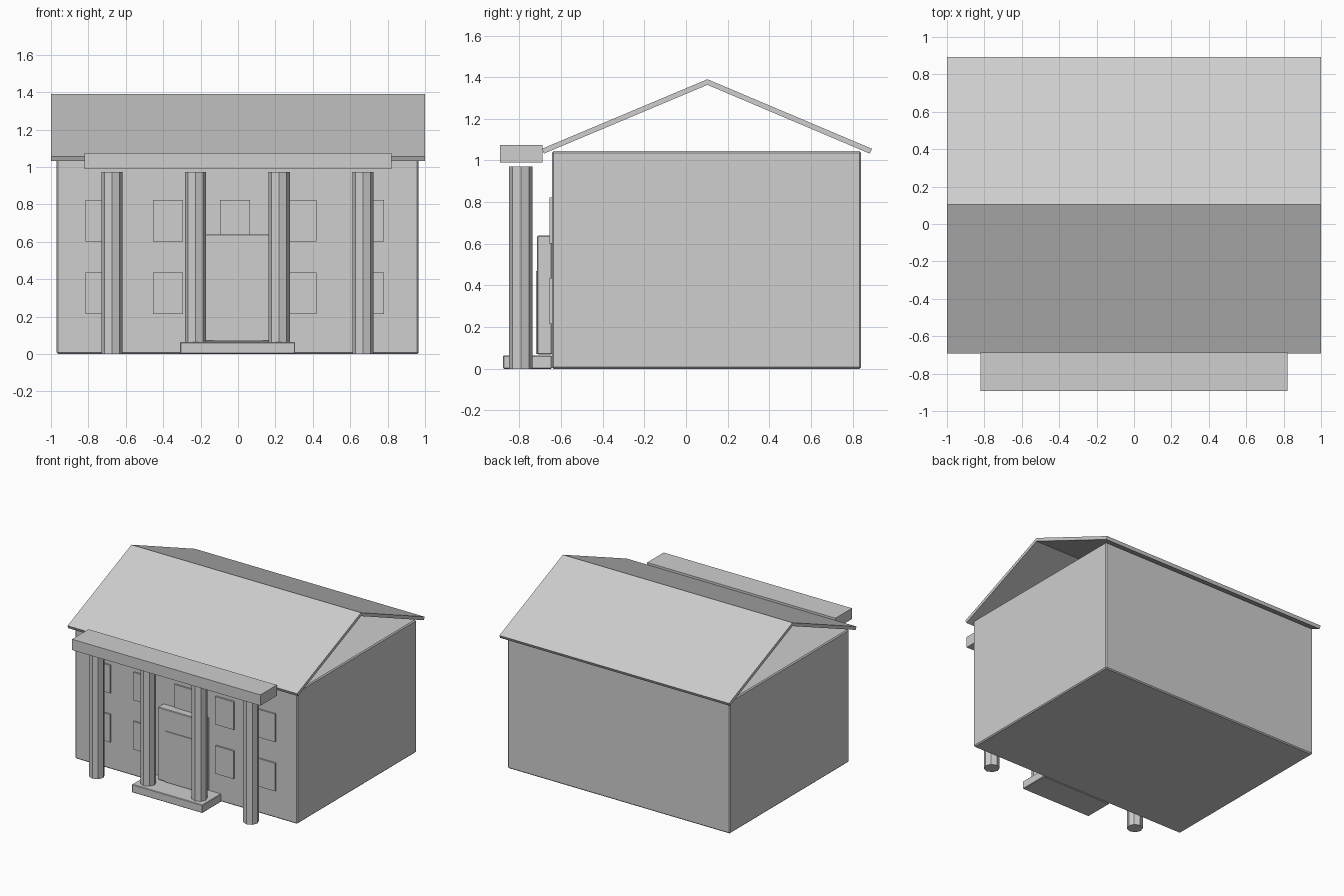
import bpy, math

if "Cube" in bpy.data.objects:
    bpy.data.objects.remove(bpy.data.objects["Cube"])

# One plain grey for the whole building
grey = bpy.data.materials.new("plain_grey")
grey.diffuse_color = (0.62, 0.62, 0.62, 1)
grey.use_nodes = True
grey.node_tree.nodes["Principled BSDF"].inputs["Base Color"].default_value = grey.diffuse_color


def bevel(ob, width):
    mod = ob.modifiers.new("soft_edge", 'BEVEL')
    mod.width = width
    mod.segments = 1


def box(name, x, y, z, edge=0):
    """Axis-aligned box from (min, max) ranges."""
    bpy.ops.mesh.primitive_cube_add(size=1, location=[sum(r) / 2 for r in (x, y, z)])
    ob = bpy.context.object
    ob.name = name
    ob.scale = [r[1] - r[0] for r in (x, y, z)]
    bpy.ops.object.transform_apply(location=False, rotation=False, scale=True)
    ob.data.materials.append(grey)
    if edge:
        bevel(ob, edge)
    return ob


# Main block, closed on top under the open gables
box("main_block", (-0.97, 0.966), (-0.643, 0.84), (0, 1.045), 0.008)

# Pitched roof: a thin bent profile extruded along x
profile = [(-0.682, 1.033), (0.103, 1.363), (0.882, 1.033),
           (0.893, 1.056), (0.103, 1.39), (-0.692, 1.056)]
n = len(profile)
verts = [(x, y, z) for x in (-1, 1) for y, z in profile]
faces = [(i, (i + 1) % n, n + (i + 1) % n, n + i) for i in range(n)]
for a, b, c, d in ((0, 1, 4, 5), (1, 2, 3, 4)):
    faces += [(d, c, b, a), (a + n, b + n, c + n, d + n)]
mesh = bpy.data.meshes.new("roof")
mesh.from_pydata(verts, [], faces)
mesh.materials.append(grey)
roof = bpy.data.objects.new("roof", mesh)
bpy.context.collection.objects.link(roof)
bpy.context.view_layer.objects.active = roof
bpy.ops.object.select_all(action='DESELECT')
roof.select_set(True)
bpy.ops.object.mode_set(mode='EDIT')
bpy.ops.mesh.select_all(action='SELECT')
bpy.ops.mesh.normals_make_consistent(inside=False)
bpy.ops.object.mode_set(mode='OBJECT')

# Porch beam and entrance step
box("porch_beam", (-0.82, 0.82), (-0.893, -0.688), (0.99, 1.075))
box("entrance_step", (-0.31, 0.305), (-0.878, -0.643), (0, 0.064), 0.004)

# Eight-sided porch columns
for x in (-0.674, -0.227, 0.22, 0.668):
    bpy.ops.mesh.primitive_cylinder_add(vertices=8, radius=0.057, depth=0.972,
                                        location=(x, -0.793, 0.486))
    column = bpy.context.object
    column.name = "porch_column"
    column.data.materials.append(grey)

# Door surround with a low raised door panel
box("door_surround", (-0.2, 0.2), (-0.715, -0.643), (0.068, 0.64), 0.005)
box("door_panel", (-0.13, 0.13), (-0.721, -0.714), (0.07, 0.47))

# Raised window slabs in two rows, the middle one only above the door
for x in (-0.735, -0.375, -0.015, 0.34, 0.7):
    for z in (0.215, 0.602):
        if abs(x) > 0.1 or z > 0.5:
            box("window", (x - 0.08, x + 0.08), (-0.655, -0.64), (z, z + 0.22))
